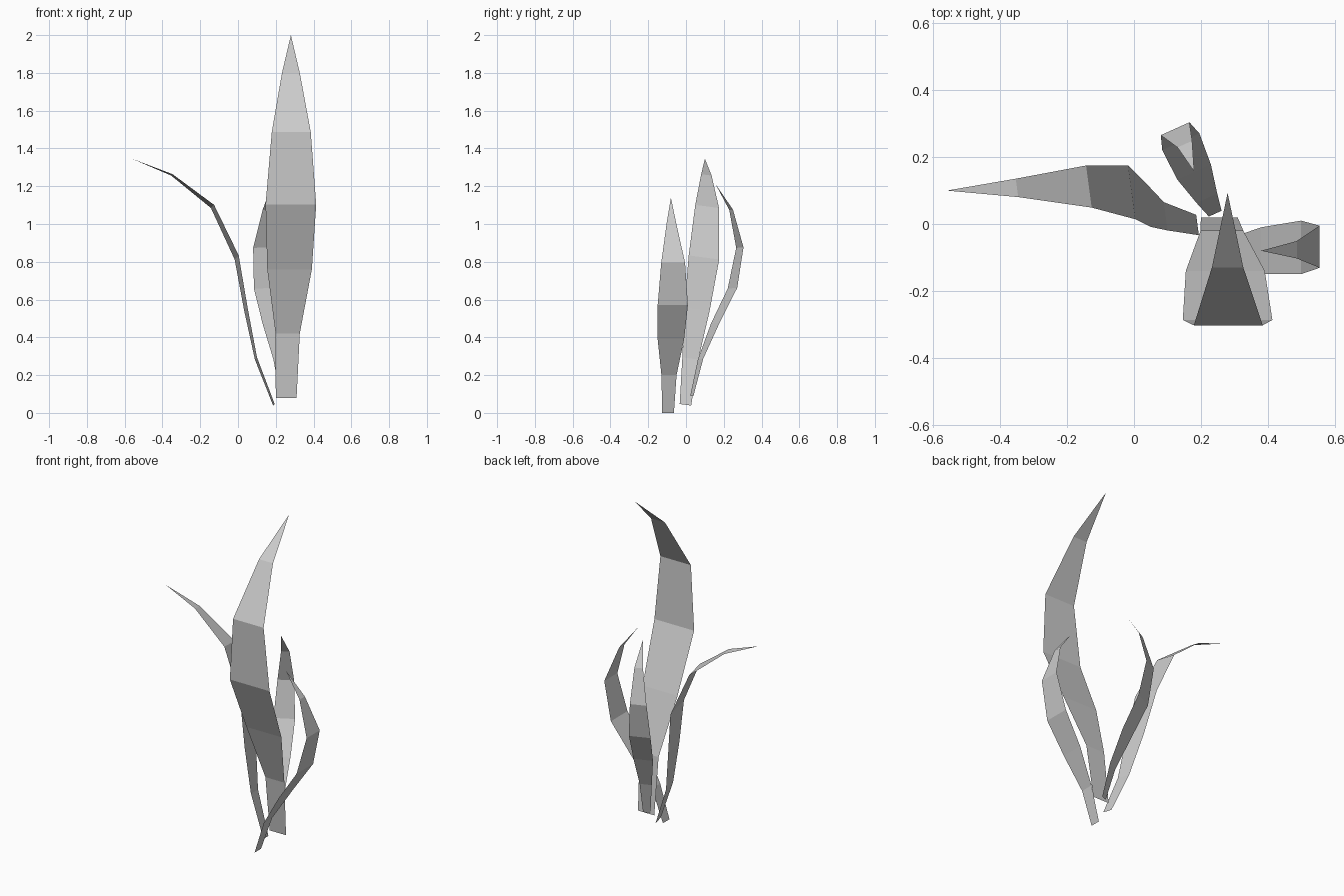
import bpy
from mathutils import Vector


def blade(name, side, spine):
    """Thin flat-faceted leaf: spine rows are (x, y, z, half width); the last row is the tip."""
    side = Vector(side).normalized()
    verts = []
    for x, y, z, w in spine[:-1]:
        c = Vector((x, y, z))
        verts += [c - side * w, c + side * w]
    verts.append(Vector(spine[-1][:3]))
    n = len(spine) - 1
    faces = [(2 * i, 2 * i + 1, 2 * i + 3, 2 * i + 2) for i in range(n - 1)]
    faces.append((2 * n - 2, 2 * n - 1, 2 * n))
    mesh = bpy.data.meshes.new(name)
    mesh.from_pydata(verts, [], faces)
    mesh.update()
    obj = bpy.data.objects.new(name, mesh)
    bpy.context.collection.objects.link(obj)
    return obj


# Tall leaf arching forward, then back at the tip
blade("tall_leaf", (1, 0, 0), [
    (0.255, 0.02, 0.08, 0.055), (0.263, -0.02, 0.42, 0.064),
    (0.273, -0.14, 0.76, 0.118), (0.28, -0.287, 1.103, 0.134),
    (0.282, -0.303, 1.488, 0.103), (0.28, -0.13, 1.80, 0.047),
    (0.28, 0.093, 2.0, 0)])

# Short leaf bulging to the right
blade("right_leaf", (0, 1, 0), [
    (0.20, -0.095, 0.0, 0.031), (0.265, -0.09, 0.20, 0.04),
    (0.38, -0.08, 0.39, 0.07), (0.50, -0.07, 0.57, 0.08),
    (0.555, -0.068, 0.795, 0.063), (0.487, -0.077, 1.0, 0.026),
    (0.38, -0.08, 1.14, 0)])

# Long leaf bending out to the left
blade("left_leaf", (-0.13, 0.98, -0.13), [
    (0.19, -0.003, 0.043, 0.031), (0.095, 0.023, 0.288, 0.043),
    (0.042, 0.058, 0.548, 0.068), (-0.007, 0.095, 0.823, 0.082),
    (-0.135, 0.112, 1.093, 0.064), (-0.35, 0.108, 1.26, 0.028),
    (-0.56, 0.10, 1.345, 0)])

# Slim leaf leaning to the back
blade("back_leaf", (0.91, 0.41, 0.03), [
    (0.243, 0.031, 0.09, 0.021), (0.218, 0.077, 0.285, 0.034),
    (0.18, 0.155, 0.475, 0.055), (0.14, 0.246, 0.66, 0.061),
    (0.123, 0.285, 0.875, 0.047), (0.152, 0.239, 1.075, 0.024),
    (0.18, 0.157, 1.21, 0)])
